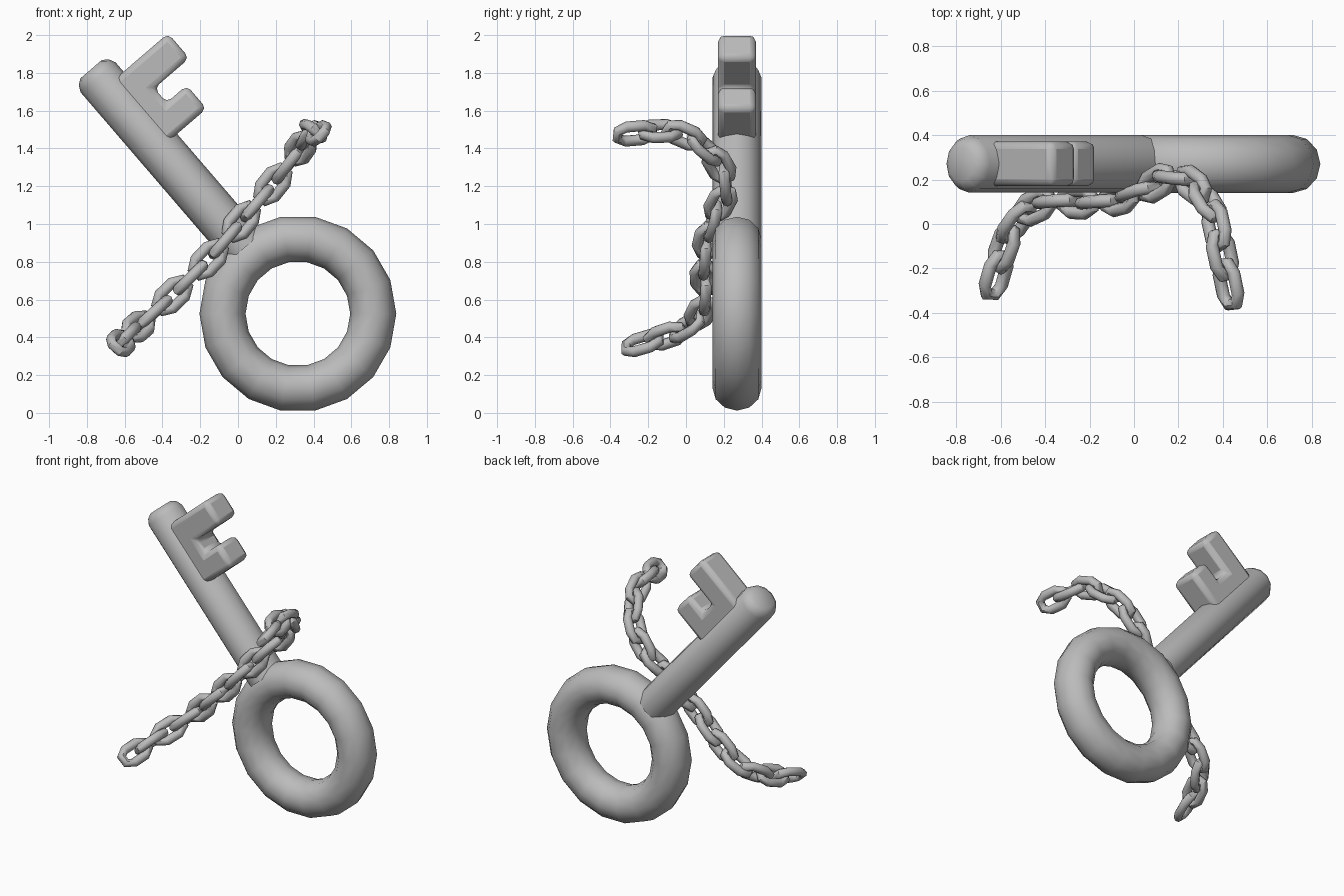
import bpy, bmesh, math
from mathutils import Vector, Matrix

cube = bpy.data.objects.get("Cube")
if cube:
    bpy.data.objects.remove(cube)

metal = bpy.data.materials.new("grey metal")
metal.use_nodes = True
GREY = (0.5, 0.5, 0.5, 1)
metal.diffuse_color = GREY
metal.node_tree.nodes["Principled BSDF"].inputs["Base Color"].default_value = GREY

# Key frame: "along" runs up the shaft, "side" points to the teeth
ALONG = Vector((-0.652, 0, 0.758))
SIDE = Vector((0.758, 0, 0.652))
BACK = Vector((0, 1, 0))
KEY_Y = 0.27
AXIS = 0.597


def make(name, bm, angle=50):
    bmesh.ops.recalc_face_normals(bm, faces=bm.faces)
    mesh = bpy.data.meshes.new(name)
    bm.to_mesh(mesh)
    bm.free()
    mesh.materials.append(metal)
    obj = bpy.data.objects.new(name, mesh)
    bpy.context.collection.objects.link(obj)
    bpy.ops.object.select_all(action='DESELECT')
    obj.select_set(True)
    bpy.context.view_layer.objects.active = obj
    bpy.ops.object.shade_smooth_by_angle(angle=math.radians(angle))
    return obj


def skin(bm, rings, closed):
    """Join rings of points with quads, capping the ends if open."""
    loops = [[bm.verts.new(p) for p in ring] for ring in rings]
    n = len(loops[0])
    for i in range(len(loops) if closed else len(loops) - 1):
        a, b = loops[i], loops[(i + 1) % len(loops)]
        for j in range(n):
            k = (j + 1) % n
            bm.faces.new((a[j], a[k], b[k], b[j]))
    if not closed:
        bm.faces.new(loops[0])
        bm.faces.new(loops[-1])


def circle(centre, u, v, ru, rv, n):
    turns = [2 * math.pi * i / n for i in range(n)]
    return [centre + u * ru * math.cos(t) + v * rv * math.sin(t) for t in turns]


# Ring handle
bm = bmesh.new()
centre = Vector((0.317, KEY_Y, 0.525))
rings = []
for i in range(18):
    t = 2 * math.pi * i / 18
    out = Vector((math.cos(t), 0, math.sin(t)))
    rings.append(circle(centre + out * 0.399, out, BACK, 0.122, 0.13, 12))
skin(bm, rings, True)
make("ring_handle", bm, 60)

# Shaft with a rounded tip
bm = bmesh.new()
profile = [(0.64, 0.122), (1.83, 0.122), (1.865, 0.105), (1.887, 0.075)]
skin(bm, [circle(ALONG * h + SIDE * AXIS + BACK * KEY_Y, SIDE, BACK, r, r * 1.06, 12)
          for h, r in profile], False)
make("shaft", bm, 60)

# Toothed bit, an extruded outline with rounded edges
outline = [(1.33, 0.6), (1.765, 0.6), (1.765, 1.03), (1.592, 1.03),
           (1.592, 0.785), (1.492, 0.785), (1.492, 0.925), (1.33, 0.925)]
bm = bmesh.new()
skin(bm, [[ALONG * a + SIDE * s + BACK * y for a, s in outline]
          for y in (0.17, 0.37)], False)
bit = make("toothed_bit", bm, 60)
bevel = bit.modifiers.new("rounded edges", 'BEVEL')
bevel.width = 0.032
bevel.segments = 2

# Chain path, smoothed and then sampled at equal distances
path = [Vector(p) for p in (
    (-0.62, -0.23, 0.37), (-0.57, -0.07, 0.42), (-0.49, 0.05, 0.49),
    (-0.36, 0.10, 0.61), (-0.15, 0.10, 0.82), (0.04, 0.15, 1.04),
    (0.16, 0.21, 1.18), (0.27, 0.17, 1.32), (0.35, 0.06, 1.43),
    (0.385, -0.08, 1.49), (0.425, -0.27, 1.48))]
ends = [path[0] * 2 - path[1]] + path + [path[-1] * 2 - path[-2]]
fine = []
for a, b, c, d in zip(ends, ends[1:], ends[2:], ends[3:]):
    for i in range(20):
        t = i / 20
        fine.append((b * 2 + (c - a) * t + (a * 2 - b * 5 + c * 4 - d) * t ** 2
                     + (b * 3 - a - c * 3 + d) * t ** 3) / 2)
fine.append(path[-1])
lengths = [0]
for a, b in zip(fine, fine[1:]):
    lengths.append(lengths[-1] + (b - a).length)


def at(distance):
    for i in range(1, len(fine)):
        if lengths[i] >= distance:
            break
    f = (distance - lengths[i - 1]) / (lengths[i] - lengths[i - 1])
    return fine[i - 1].lerp(fine[i], f)


# Chain links, each an oblong loop of wire turned a quarter from the last
LINKS = 16
WIRE = 0.029
HALF_WIDTH = 0.05
HALF_STRAIGHT = 0.05
for k in range(LINKS):
    d = lengths[-1] * k / (LINKS - 1)
    tangent = (at(min(d + 0.05, lengths[-1])) - at(max(d - 0.05, 0))).normalized()
    across = Vector((0.75, 0, -0.66))
    across = (across - tangent * across.dot(tangent)).normalized()
    normal = tangent.cross(across)
    if k % 2:
        across, normal = normal, across
    rings = []
    for i in range(8):
        t = math.pi * (i % 4) / 3 - math.pi / 2
        sign = 1 if i < 4 else -1
        out = (tangent * math.cos(t) + across * math.sin(t)) * sign
        mid = at(d) + tangent * HALF_STRAIGHT * sign + out * HALF_WIDTH
        rings.append(circle(mid, out, normal, WIRE, WIRE, 8))
    bm = bmesh.new()
    skin(bm, rings, True)
    make("chain_link_%02d" % (k + 1), bm, 50)
